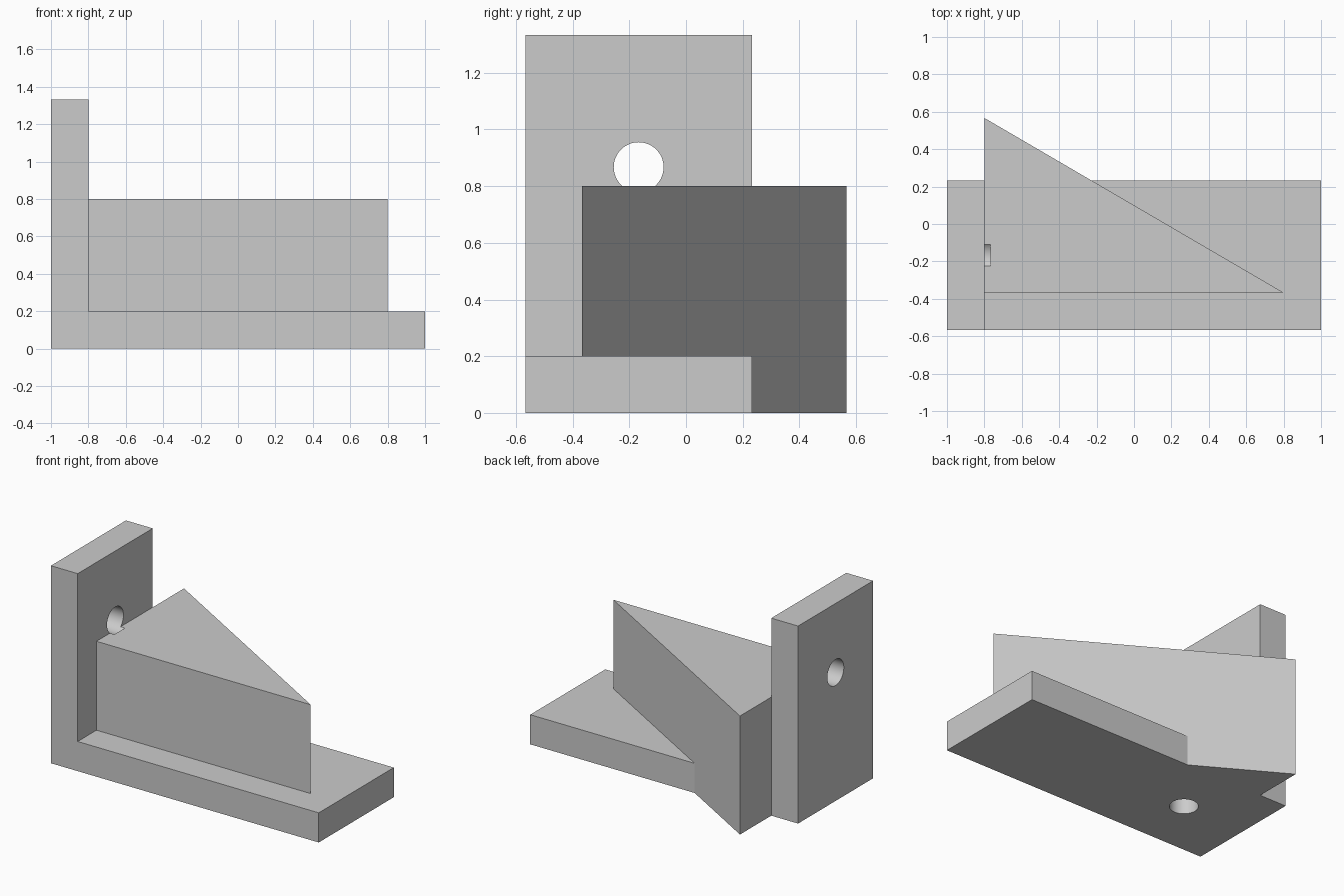
import bpy
import bmesh
import math

if "Cube" in bpy.data.objects:
    bpy.data.objects.remove(bpy.data.objects["Cube"], do_unlink=True)

FRONT, BACK = -0.567, 0.233      # depth of the bracket
HOLE_Y = (FRONT + BACK) / 2
HOLE_R = 0.088
HOLE_DEPTH = 0.233               # a little deeper than the plates

grey = bpy.data.materials.new("light grey")
grey.use_nodes = True
colour = (0.6, 0.6, 0.6, 1)
grey.diffuse_color = colour
grey.node_tree.nodes["Principled BSDF"].inputs["Base Color"].default_value = colour


def prism(name, profile, offset):
    """Extrude a closed profile of 3D points along an offset vector."""
    bm = bmesh.new()
    face = bm.faces.new([bm.verts.new(p) for p in profile])
    extruded = bmesh.ops.extrude_face_region(bm, geom=[face], use_keep_orig=True)
    moved = [g for g in extruded["geom"] if isinstance(g, bmesh.types.BMVert)]
    bmesh.ops.translate(bm, verts=moved, vec=offset)
    bmesh.ops.recalc_face_normals(bm, faces=bm.faces[:])
    mesh = bpy.data.meshes.new(name)
    bm.to_mesh(mesh)
    bm.free()
    mesh.materials.append(grey)
    obj = bpy.data.objects.new(name, mesh)
    bpy.context.collection.objects.link(obj)
    return obj


def drill(name, location, rotation):
    """Cylinder that reaches HOLE_DEPTH to either side of its centre."""
    bpy.ops.mesh.primitive_cylinder_add(vertices=64, radius=HOLE_R, depth=2 * HOLE_DEPTH,
                                        location=location, rotation=rotation)
    obj = bpy.context.object
    obj.name = name
    obj.data.materials.append(grey)
    return obj


def combine(target, other, operation):
    mod = target.modifiers.new(other.name, "BOOLEAN")
    mod.operation = operation
    mod.solver = "EXACT"
    mod.object = other
    other.hide_render = True
    other.hide_set(True)


# L-shaped base and upright
outline = [(-1, 0), (1, 0), (1, 0.2), (-0.8, 0.2), (-0.8, 1.333), (-1, 1.333)]
bracket = prism("bracket", [(x, FRONT, z) for x, z in outline], (0, BACK - FRONT, 0))

# Triangular block standing through the base
triangle = [(-0.8, -0.367), (0.8, -0.367), (-0.8, 0.567)]
wedge = prism("wedge", [(x, y, 0) for x, y in triangle], (0, 0, 0.8))

# Holes from the outer face of the upright and from underneath
upright_hole = drill("upright_hole", (-1, HOLE_Y, 0.867), (0, math.pi / 2, 0))
base_hole = drill("base_hole", (-0.533, HOLE_Y, 0), (0, 0, 0))

combine(bracket, wedge, "UNION")
combine(bracket, upright_hole, "DIFFERENCE")
combine(bracket, base_hole, "DIFFERENCE")

# Bake the result and drop the helpers
bpy.ops.object.select_all(action="DESELECT")
bpy.context.view_layer.objects.active = bracket
bracket.select_set(True)
for mod in list(bracket.modifiers):
    bpy.ops.object.modifier_apply(modifier=mod.name)
for helper in (wedge, upright_hole, base_hole):
    bpy.data.objects.remove(helper, do_unlink=True)
bpy.ops.object.shade_smooth_by_angle(angle=math.radians(30))
